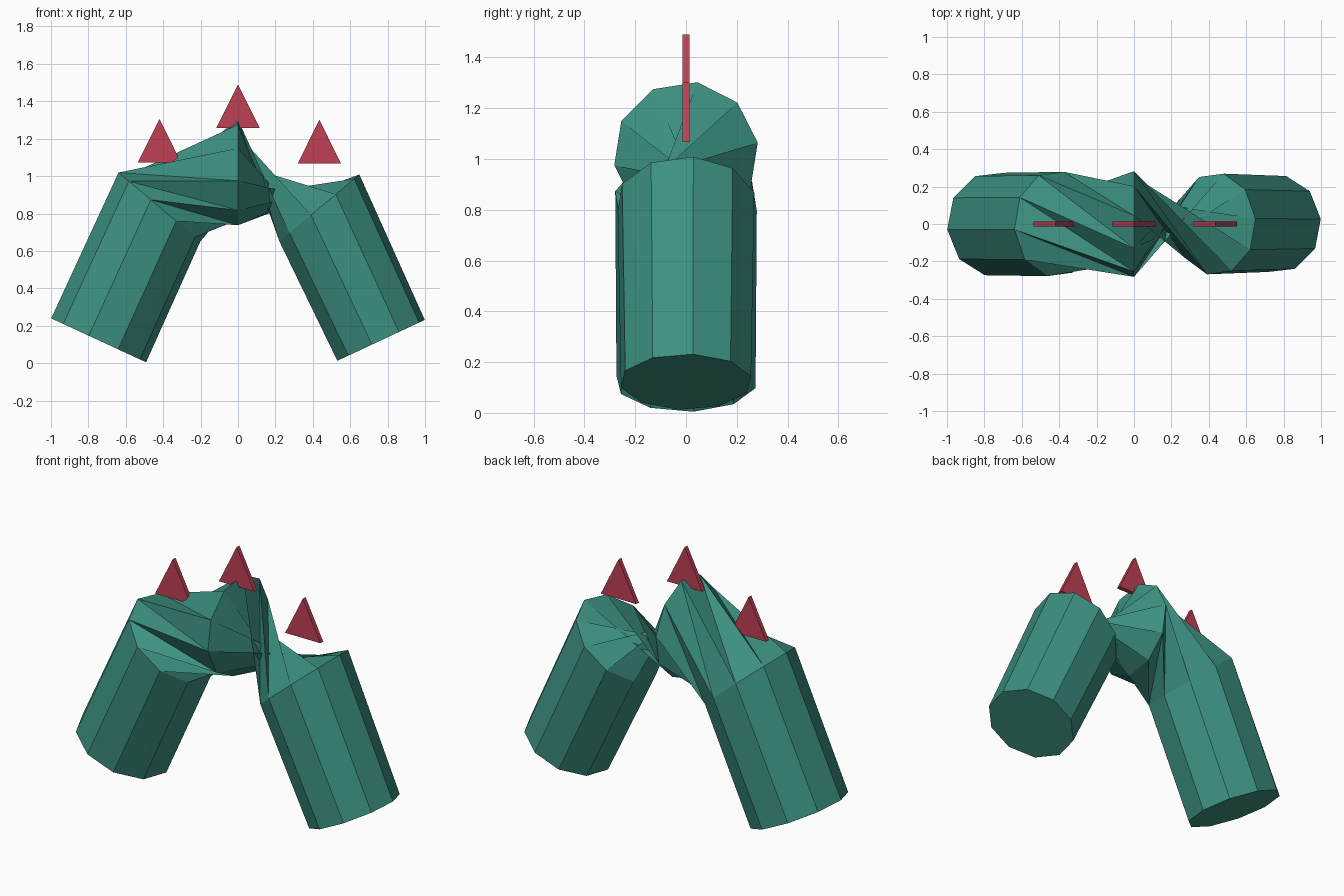
import bpy, bmesh
from math import sin, cos, radians

cube = bpy.data.objects.get("Cube")
if cube:
    bpy.data.objects.remove(cube)

SIDES = 10


def material(name, color):
    mat = bpy.data.materials.new(name)
    mat.use_nodes = True
    mat.diffuse_color = (*color, 1)
    mat.node_tree.nodes["Principled BSDF"].inputs["Base Color"].default_value = (*color, 1)
    return mat


def finish(bm, name, mat):
    mesh = bpy.data.meshes.new(name)
    bm.to_mesh(mesh)
    bm.free()
    mesh.materials.append(mat)
    obj = bpy.data.objects.new(name, mesh)
    bpy.context.collection.objects.link(obj)
    return obj


green = material("teal_green", (0.045, 0.28, 0.22))
red = material("crimson", (0.52, 0.05, 0.09))

# Tube rings: centre x, z; half axis x, z toward the outer side; half width in y; turn
rings = [
    (-0.745, 0.122, -0.255, 0.118, 0.28, -6),
    (-0.42, 0.835, -0.22, 0.185, 0.285, -6),
    (0.0, 1.02, 0.0, 0.286, 0.286, -99),
    (0.435, 0.83, 0.215, 0.18, 0.275, -282),
    (0.765, 0.122, 0.235, 0.11, 0.262, -282),
]

# Arched tube: two straight legs joined by twisted spans
bm = bmesh.new()
loops = []
for cx, cz, ax, az, width, turn in rings:
    loop = []
    for i in range(SIDES):
        a = radians(turn + 360 * i / SIDES)
        loop.append(bm.verts.new((cx + ax * cos(a), width * sin(a), cz + az * cos(a))))
    loops.append(loop)
for lower, upper in zip(loops, loops[1:]):
    for i in range(SIDES):
        j = (i + 1) % SIDES
        bm.faces.new((lower[i], upper[i], upper[j]))
        bm.faces.new((lower[i], upper[j], lower[j]))
bm.faces.new(loops[0])
bm.faces.new(loops[-1][::-1])
finish(bm, "twisted_arch_tube", green)

# Thin triangular fins floating above the three upper rings
for name, ring in zip(("right_fin", "middle_fin", "left_fin"), rings[1:4]):
    x, z = ring[0], ring[1] + 0.237
    bm = bmesh.new()
    profile = [(x - 0.116, z), (x + 0.116, z), (x, z + 0.234)]
    front = bm.faces.new([bm.verts.new((px, -0.013, pz)) for px, pz in profile])
    back = bmesh.ops.extrude_face_region(bm, geom=[front], use_keep_orig=True)
    moved = [v for v in back["geom"] if isinstance(v, bmesh.types.BMVert)]
    bmesh.ops.translate(bm, verts=moved, vec=(0, 0.026, 0))
    bmesh.ops.recalc_face_normals(bm, faces=bm.faces)
    finish(bm, name, red)
